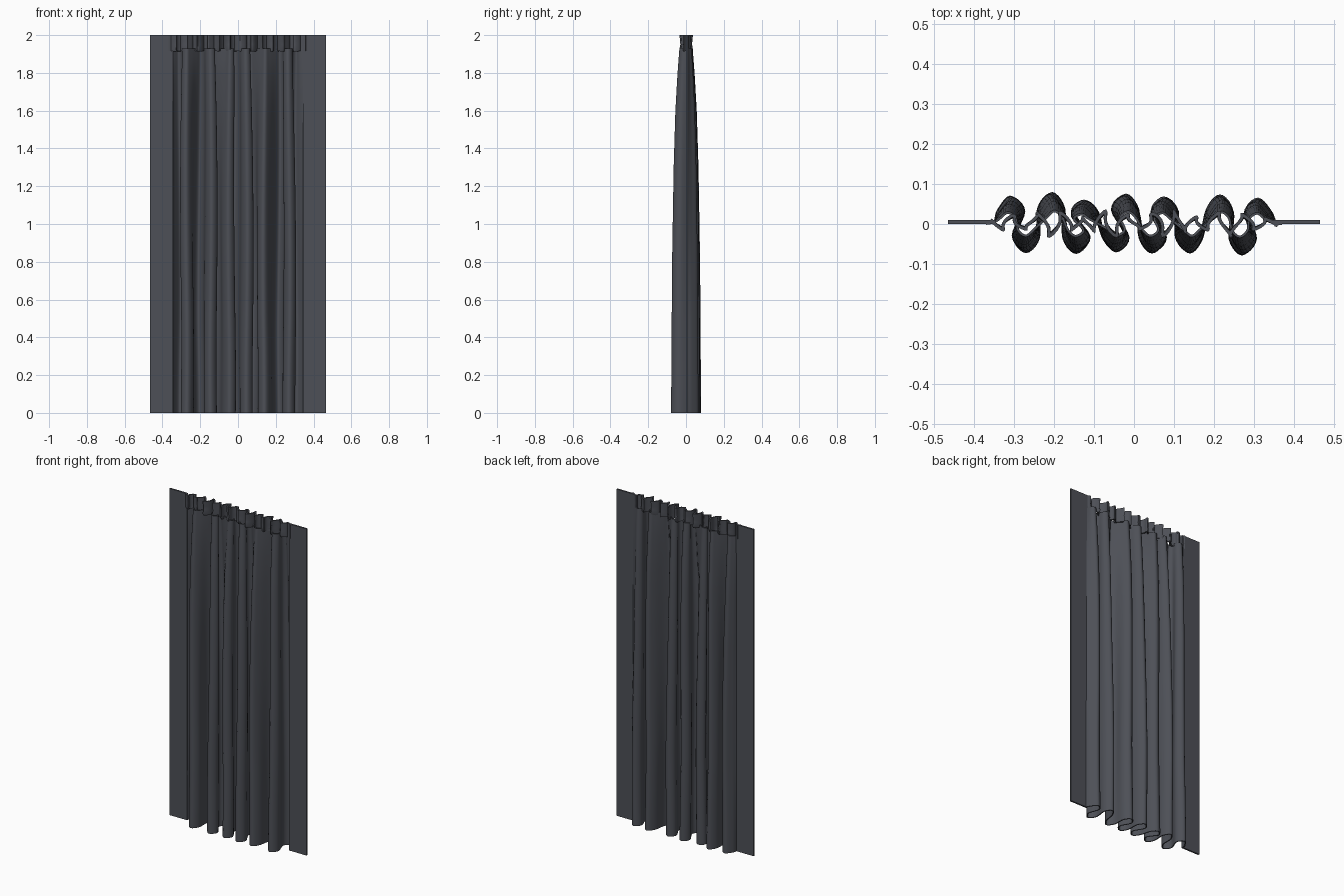
import bpy, bmesh, math
from mathutils import Vector

if "Cube" in bpy.data.objects:
    bpy.data.objects.remove(bpy.data.objects["Cube"])

mat = bpy.data.materials.new("charcoal cloth")
mat.diffuse_color = (0.075, 0.08, 0.095, 1)
mat.use_nodes = True
mat.node_tree.nodes["Principled BSDF"].inputs["Base Color"].default_value = mat.diffuse_color

# fold crests in plan: x, y at the hem (alternating back and front)
CRESTS = [(-0.31, 0.068), (-0.27, -0.07), (-0.205, 0.077), (-0.145, -0.072),
          (-0.125, 0.058), (-0.045, -0.068), (-0.02, 0.073), (0.045, -0.071),
          (0.075, 0.066), (0.14, -0.071), (0.215, 0.071), (0.27, -0.076),
          (0.31, 0.063)]
ENVELOPE = [(0, 1), (0.8, 0.93), (1.3, 0.82), (1.6, 0.7), (1.8, 0.55), (1.93, 0.42), (2, 0.42)]


def envelope(z):
    for (a, fa), (b, fb) in zip(ENVELOPE, ENVELOPE[1:]):
        if z <= b:
            return fa + (fb - fa) * (z - a) / (b - a)
    return ENVELOPE[-1][1]


def spline(pts, n):
    """Catmull-Rom curve through 2D points."""
    pts = [Vector(p) for p in pts]
    p = [pts[0]] + pts + [pts[-1]]
    out = []
    for i in range(1, len(p) - 2):
        for k in range(n):
            t = k / n
            out.append(0.5 * (2 * p[i] + (p[i + 1] - p[i - 1]) * t
                       + (2 * p[i - 1] - 5 * p[i] + 4 * p[i + 1] - p[i + 2]) * t * t
                       + (3 * p[i] - p[i - 1] - 3 * p[i + 1] + p[i + 2]) * t ** 3))
    return out + [pts[-1]]


def sheet(name, rows, thickness):
    """Cloth sheet from rows of 3D points."""
    bm = bmesh.new()
    grid = [[bm.verts.new(c) for c in row] for row in rows]
    for lo, hi in zip(grid, grid[1:]):
        for i in range(len(lo) - 1):
            bm.faces.new((lo[i], lo[i + 1], hi[i + 1], hi[i]))
    me = bpy.data.meshes.new(name)
    bm.to_mesh(me)
    bm.free()
    ob = bpy.data.objects.new(name, me)
    bpy.context.collection.objects.link(ob)
    me.materials.append(mat)
    mod = ob.modifiers.new("thickness", 'SOLIDIFY')
    mod.thickness, mod.offset = thickness, 0
    bpy.ops.object.select_all(action='DESELECT')
    ob.select_set(True)
    bpy.context.view_layer.objects.active = ob
    bpy.ops.object.modifier_apply(modifier=mod.name)
    bpy.ops.object.shade_smooth_by_angle(angle=math.radians(50))
    return ob


# hanging folds, growing deeper towards the hem
rows = []
for j in range(41):
    z = 1.93 * j / 40
    e = envelope(z)
    pts = [(-0.375, 0.005), (-0.35, 0.005)]
    for i, (x, y) in enumerate(CRESTS):
        x += 0.006 * math.sin(2.3 * z + 1.7 * i) * min(1, z * 2)
        y *= e
        s = 0.012 + 0.018 * e
        pts += [(x - s, y * 0.5), (x, y), (x + s, y * 0.5)]
    pts += [(0.355, 0.005), (0.375, 0.005)]
    rows.append([(p.x, p.y, z) for p in spline(pts, 5)])
sheet("curtain_folds", rows, 0.006)

# gathered heading: tighter irregular ruffles above a stitched line
rows = []
for z, k in [(1.915, 0.8), (1.925, 1.0), (1.95, 0.85), (1.97, 0.9), (2.0, 1.0)]:
    row = []
    for i in range(241):
        u = i / 240
        w = 2 * math.pi * u
        a = (0.024 + 0.009 * math.sin(5 * w + 1)) * k * min(1, 12 * u, 12 * (1 - u))
        row.append((-0.37 + 0.74 * u + 0.006 * math.sin(26 * w),
                    0.002 + a * math.sin(13 * w + 0.8 * math.sin(3 * w)), z))
    rows.append(row)
sheet("gathered_heading", rows, 0.008)

# flat side panels
for side, name in ((-1, "left_side_panel"), (1, "right_side_panel")):
    rows = [[(side * 0.345, 0.005, z), (side * 0.465, 0.005, z)] for z in (0, 2)]
    sheet(name, rows, 0.01)
